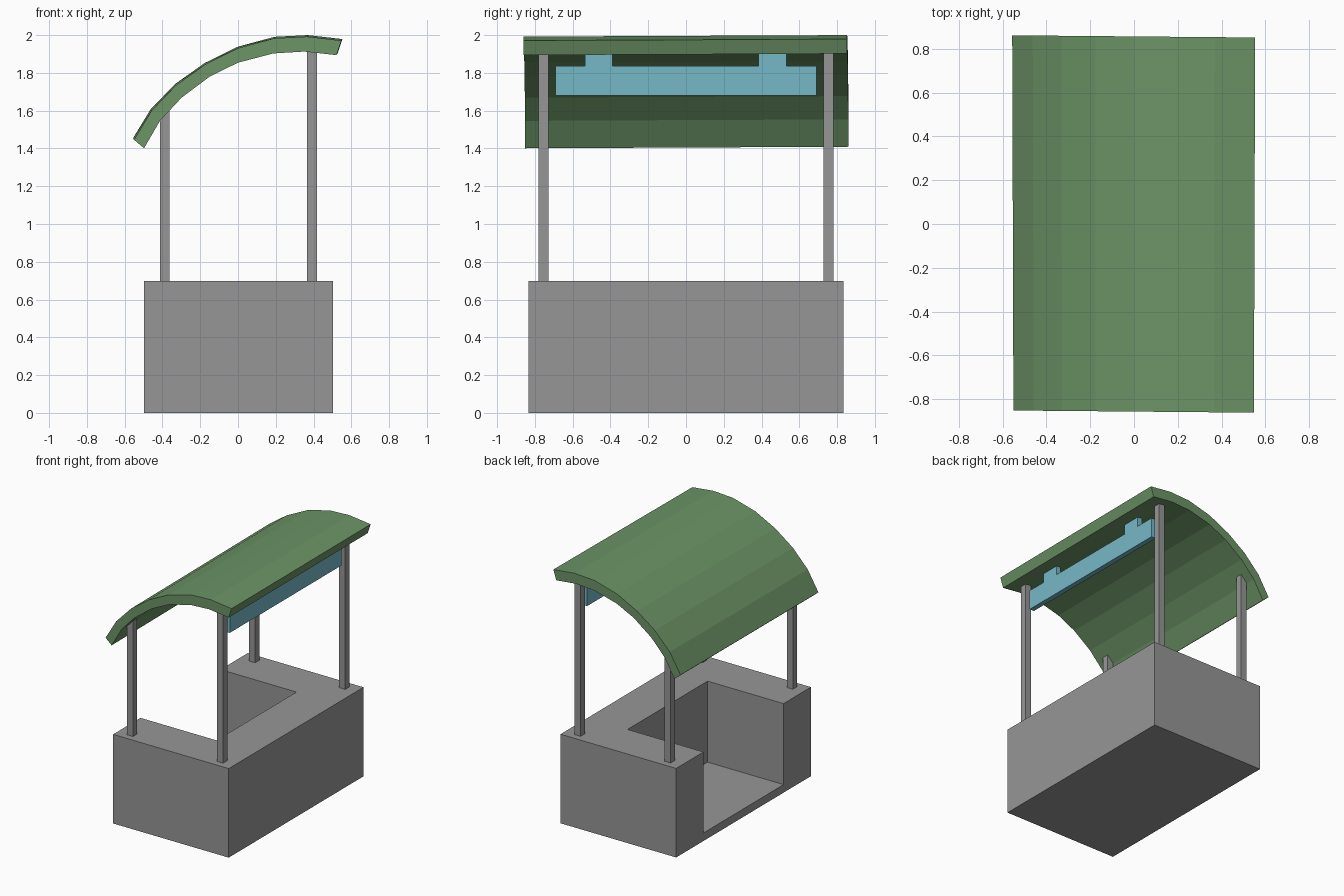
import bpy

if "Cube" in bpy.data.objects:
    bpy.data.objects.remove(bpy.data.objects["Cube"])


def material(name, color):
    m = bpy.data.materials.new(name)
    m.diffuse_color = (*color, 1)
    m.use_nodes = True
    m.node_tree.nodes["Principled BSDF"].inputs["Base Color"].default_value = m.diffuse_color
    return m


def mesh_object(name, verts, faces, mat):
    me = bpy.data.meshes.new(name)
    me.from_pydata(verts, [], faces)
    ob = bpy.data.objects.new(name, me)
    bpy.context.collection.objects.link(ob)
    me.materials.append(mat)
    return ob


def prism(name, front, back, caps, mat):
    """Join two matching outlines; caps are index lists on the front outline."""
    n = len(front)
    faces = [(i, i + n, (i + 1) % n + n, (i + 1) % n) for i in range(n)]
    for c in caps:
        faces += [tuple(c), tuple(i + n for i in reversed(c))]
    return mesh_object(name, front + back, faces, mat)


def box(name, x, y, z, mat):
    front = [(x[0], y[0], z[0]), (x[1], y[0], z[0]), (x[1], y[0], z[1]), (x[0], y[0], z[1])]
    back = [(px, y[1], pz) for px, _, pz in front]
    return prism(name, front, back, [range(4)], mat)


grey = material("stone_grey", (0.305, 0.305, 0.305))
green = material("roof_green", (0.15, 0.296, 0.132))
blue = material("sign_blue", (0.18, 0.475, 0.57))

# Counter: block hollowed from the -x side, leaving a thin floor
counter = box("counter", (-0.498, 0.503), (-0.833, 0.833), (0, 0.697), grey)
cutter = box("counter_cutter", (-0.8, 0.16), (-0.495, 0.495), (0.063, 1.0), grey)
cutter.hide_render = True
cut = counter.modifiers.new("hollow", "BOOLEAN")
cut.operation = "DIFFERENCE"
cut.solver = "EXACT"
cut.object = cutter
bpy.context.view_layer.objects.active = counter
bpy.ops.object.modifier_apply(modifier=cut.name)
bpy.data.objects.remove(cutter)

# Four posts, taller on the serving side
for side, cx, top in (("rear", -0.388, 1.61), ("serving", 0.392, 1.93)):
    for end, cy in (("left", -0.755), ("right", 0.755)):
        box(f"{side}_post_{end}", (cx - 0.026, cx + 0.026), (cy - 0.026, cy + 0.026),
            (0.697, top), grey)

# Curved canopy: faceted arc, very slightly skewed from end to end
outer = [(-0.553, 1.45), (-0.46, 1.604), (-0.33, 1.738), (-0.176, 1.848),
         (0, 1.935), (0.193, 1.987), (0.367, 1.996), (0.55, 1.975)]
inner = [(-0.5, 1.405), (-0.415, 1.55), (-0.3, 1.673), (-0.15, 1.785),
         (0, 1.858), (0.188, 1.907), (0.353, 1.917), (0.524, 1.898)]


def canopy_end(s):
    return [(x * (1 + 0.005 * s), 0.856 * s - 0.009 * x, z + 0.004 * s)
            for x, z in inner + outer[::-1]]


prism("canopy", canopy_end(-1), canopy_end(1),
      [(i, i + 1, 14 - i, 15 - i) for i in range(7)], green)

# Hanging sign board with two tabs reaching the canopy
outline = [(-0.69, 1.68), (0.69, 1.68), (0.69, 1.836), (0.532, 1.836), (0.532, 1.93), (0.385, 1.93),
           (0.385, 1.836), (-0.388, 1.836), (-0.388, 1.93), (-0.535, 1.93), (-0.535, 1.836), (-0.69, 1.836)]
prism("sign_board", [(0.412, y, z) for y, z in outline], [(0.372, y, z) for y, z in outline],
      [range(12)], blue)
